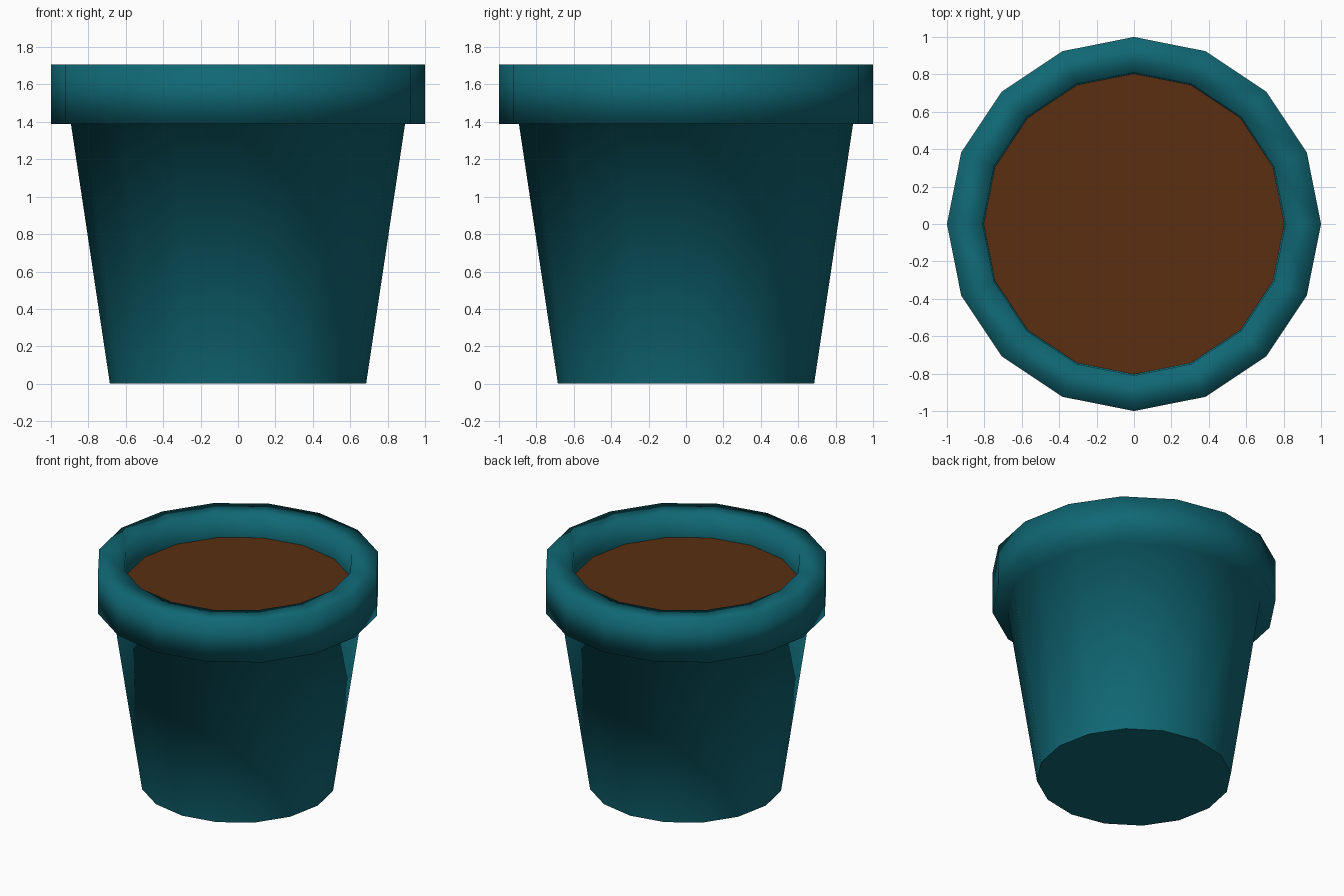
import bpy, bmesh, math

if "Cube" in bpy.data.objects:
    bpy.data.objects.remove(bpy.data.objects["Cube"])

SIDES = 16


def material(name, rgb):
    m = bpy.data.materials.new(name)
    m.diffuse_color = (*rgb, 1.0)
    m.use_nodes = True
    m.node_tree.nodes["Principled BSDF"].inputs["Base Color"].default_value = m.diffuse_color
    return m


def ring(bm, r, z):
    return [bm.verts.new((r * math.cos(2 * math.pi * i / SIDES),
                          r * math.sin(2 * math.pi * i / SIDES), z))
            for i in range(SIDES)]


def finish(bm, name, mat):
    me = bpy.data.meshes.new(name)
    bm.to_mesh(me)
    bm.free()
    me.materials.append(mat)
    ob = bpy.data.objects.new(name, me)
    bpy.context.collection.objects.link(ob)
    return ob


teal = material("teal glaze", (0.005, 0.137, 0.175))
brown = material("brown soil", (0.1, 0.028, 0.005))

# Pot: tapered wall, overhanging rim, inner lip down to the soil
profile = [(0.685, 0), (0.893, 1.388), (1.0, 1.388), (1.0, 1.706),
           (0.81, 1.706), (0.803, 1.53)]
bm = bmesh.new()
rings = [ring(bm, r, z) for r, z in profile]
for a, b in zip(rings, rings[1:]):
    for i in range(SIDES):
        j = (i + 1) % SIDES
        bm.faces.new((a[i], a[j], b[j], b[i])).smooth = True
# Flat base
bm.faces.new(rings[0][::-1]).smooth = False
finish(bm, "pot", teal)

# Soil surface
bm = bmesh.new()
bm.faces.new(ring(bm, 0.806, 1.53))
finish(bm, "soil", brown)
